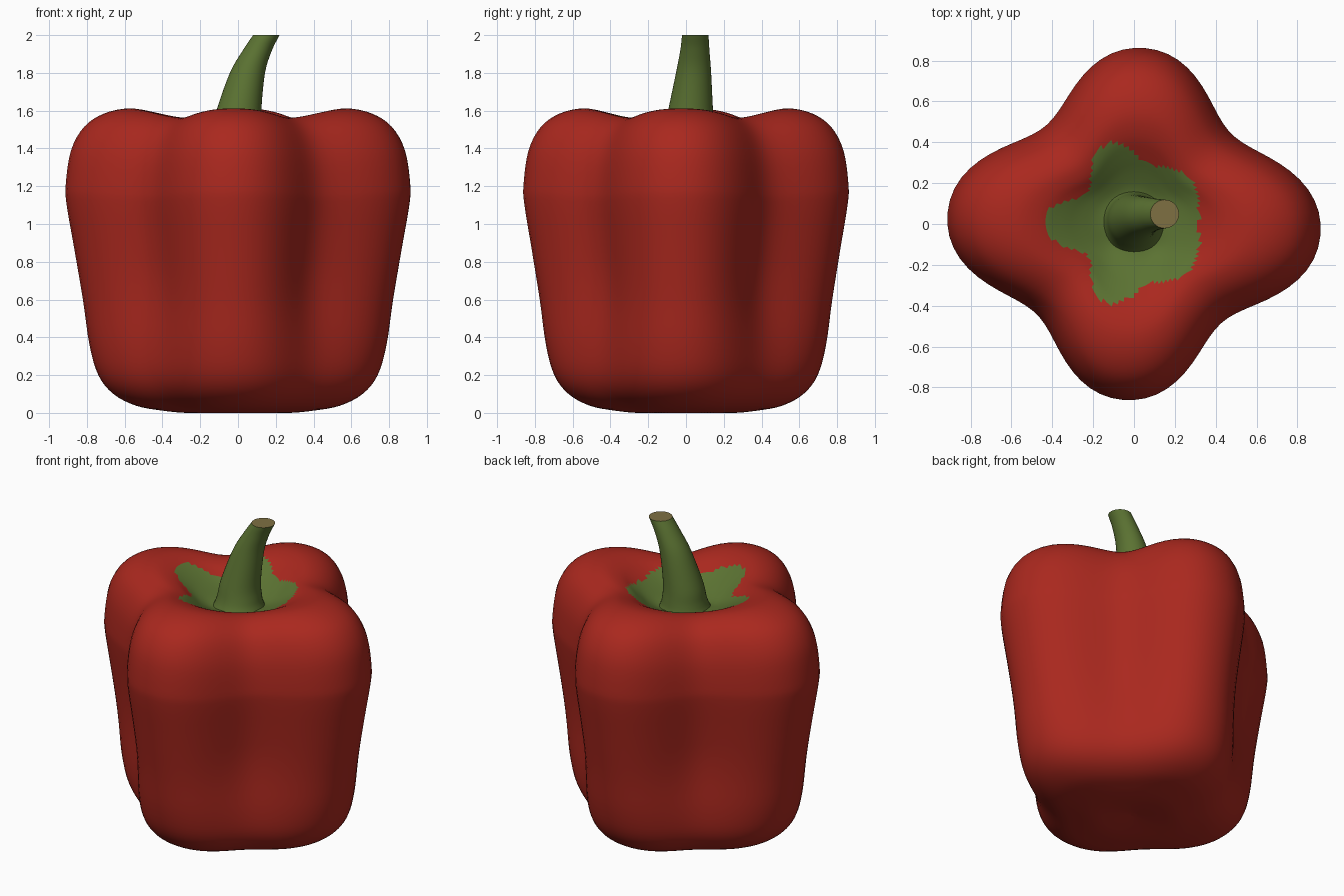
import bpy, bmesh
from math import sin, cos, pi, atan2, radians
from mathutils import Vector

if "Cube" in bpy.data.objects:
    bpy.data.objects.remove(bpy.data.objects["Cube"])


def material(name, rgb):
    m = bpy.data.materials.new(name)
    m.diffuse_color = (*rgb, 1)
    m.use_nodes = True
    m.node_tree.nodes["Principled BSDF"].inputs["Base Color"].default_value = m.diffuse_color
    return m


red = material("red_skin", (0.40, 0.021, 0.013))
green = material("green_stem", (0.105, 0.17, 0.032))
cut = material("cut_end", (0.21, 0.16, 0.055))


def smooth_path(points, steps):
    """Catmull-Rom interpolation through the points."""
    pts = [Vector(p) for p in points]
    pts = [2 * pts[0] - pts[1]] + pts + [2 * pts[-1] - pts[-2]]
    out = []
    for a, b, c, d in zip(pts, pts[1:], pts[2:], pts[3:]):
        for i in range(steps):
            t = i / steps
            out.append(0.5 * (2 * b + (c - a) * t + (2 * a - 5 * b + 4 * c - d) * t * t
                              + (3 * b - a - 3 * c + d) * t ** 3))
    return out + [pts[-2]]


def smoothstep(x):
    x = max(0, min(1, x))
    return x * x * (3 - 2 * x)


def loft(name, rings, mats):
    """Skin a stack of rings, closing both ends with a cap."""
    bm = bmesh.new()
    loops = [[bm.verts.new(p) for p in ring] for ring in rings]
    for lo, hi in zip(loops, loops[1:]):
        n = len(lo)
        for i in range(n):
            j = (i + 1) % n
            bm.faces.new((lo[i], lo[j], hi[j], hi[i])).smooth = True
    bm.faces.new(loops[0][::-1])
    bm.faces.new(loops[-1])
    me = bpy.data.meshes.new(name)
    bm.to_mesh(me)
    bm.free()
    for m in mats:
        me.materials.append(m)
    ob = bpy.data.objects.new(name, me)
    bpy.context.collection.objects.link(ob)
    return ob


# Body: lobe profile (radius, height) revolved with four lobes
profile = [(0.02, 0.02), (0.15, 0.006), (0.27, 0.0), (0.4, 0.012), (0.54, 0.038),
           (0.66, 0.1), (0.74, 0.2), (0.787, 0.36), (0.822, 0.6), (0.868, 0.87),
           (0.908, 1.1), (0.913, 1.21), (0.885, 1.39), (0.815, 1.515), (0.71, 1.585),
           (0.58, 1.612), (0.46, 1.592), (0.36, 1.545), (0.26, 1.49), (0.16, 1.45),
           (0.02, 1.44)]
SEGS = 96


def body_ring(L, z):
    ring = []
    top = smoothstep((z - 0.9) / 0.6)
    fade = smoothstep(L / 0.5)
    depth = 0.16 + 0.11 * smoothstep(z / 0.8)
    for i in range(SEGS):
        a = 2 * pi * i / SEGS
        valley = ((1 - cos(4 * (a + radians(2.5)))) / 2) ** 1.12
        r = L * (1 - depth * valley * fade) * (1 - 0.0285 * (1 - cos(2 * a)))
        ring.append((r * cos(a), r * sin(a), z - 0.05 * valley * fade * top))
    return ring


body = loft("pepper_body", [body_ring(*p) for p in smooth_path(profile, 4)], [red, green])

# Calyx: five-pointed green patch around the stem
for f in body.data.polygons:
    c = f.center
    a = atan2(c.y, c.x)
    edge = 0.345 - 0.012 * cos(a) + (0.05 - 0.037 * cos(a)) * cos(5 * (a - pi))
    if c.z > 1.2 and c.xy.length < edge:
        f.material_index = 1

# Stem: tapered, leaning tube with flared foot and flat cut end (x, y, z, radius)
spine = [(0, 0.01, 1.41, 0.17), (0, 0.012, 1.45, 0.147), (0, 0.017, 1.5, 0.133),
         (0.005, 0.024, 1.6, 0.119), (0.05, 0.04, 1.8, 0.093),
         (0.103, 0.047, 1.92, 0.077), (0.15, 0.049, 2.0, 0.07)]
rings = []
for x, y, z, r in smooth_path(spine, 5):
    rings.append([(x + r * cos(2 * pi * i / 40), y + r * sin(2 * pi * i / 40), z)
                  for i in range(40)])
stem = loft("stem", rings, [green, cut])
stem.data.polygons[-1].material_index = 1
